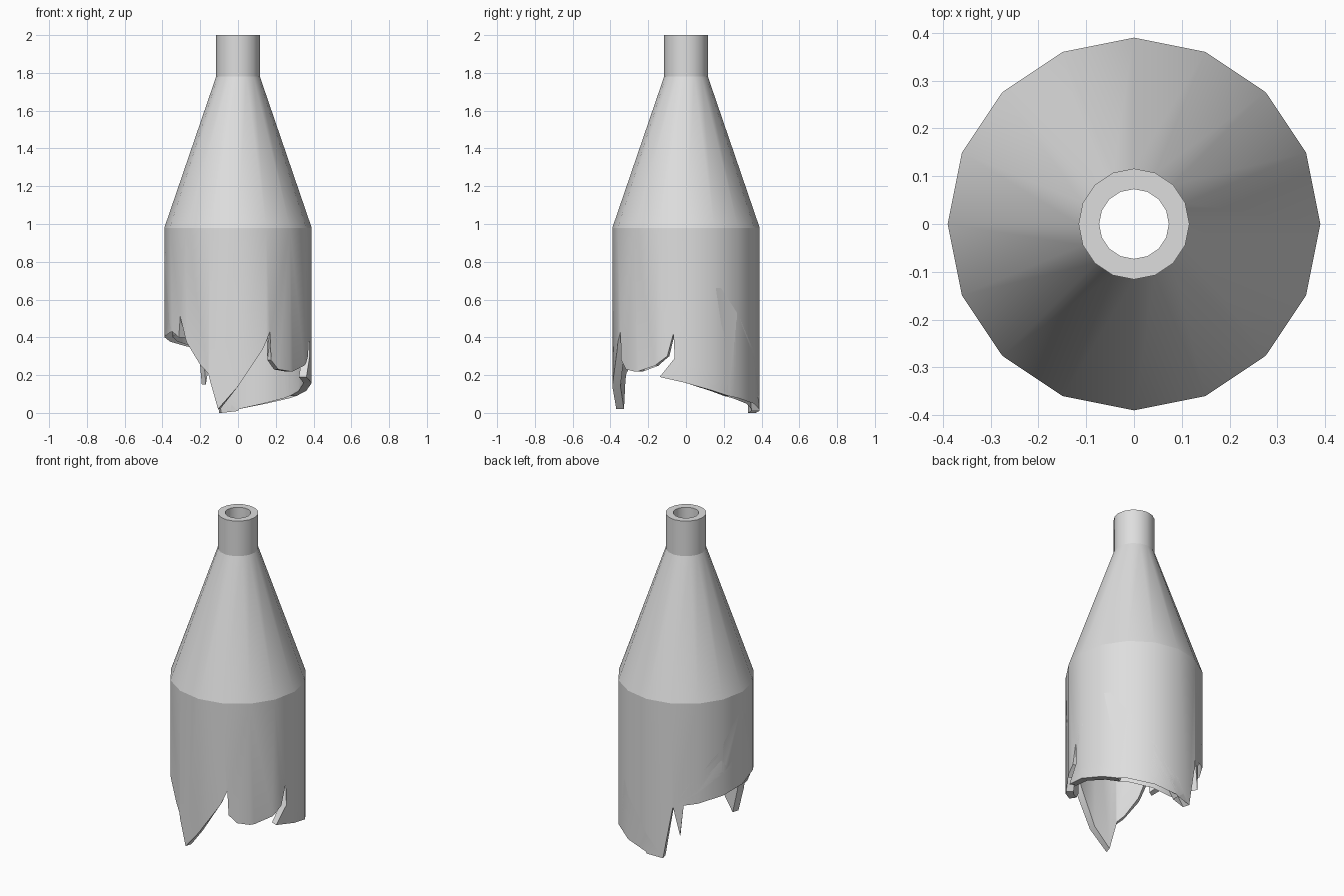
import bpy, bmesh, math
from mathutils import Vector

if "Cube" in bpy.data.objects:
    bpy.data.objects.remove(bpy.data.objects["Cube"])

SIDES = 16
STEP = 360 / SIDES
START = -45            # angle of the seam, in degrees
R_BODY, R_NECK = 0.39, 0.116
Z_SHOULDER, Z_NECK, Z_TOP = 0.98, 1.78, 2.0
WALL = 0.043

# broken lower edge, unrolled: (angle in degrees, height)
EDGE = [(-45, .22), (-41, .22), (-32, .30), (-25, .25), (-15, .30), (-10, .42), (-4, .64),
        (0, .59), (1, .50), (-5, .42), (-9, .29), (-21, .19), (-1, .16), (36, .09),
        (38, .12), (34, .38), (29, .47), (24, .66), (29, .66), (44, .53), (61, .36),
        (72, .22), (90, .01), (97, .05), (105, .0), (114, .33), (120, .15), (124, .40),
        (128, .48), (150, .55), (156, .60), (163, .54), (171, .59), (176, .48),
        (178, .87), (186, .83), (191, .68), (199, .50), (206, .43), (215, .40),
        (217, .51), (226, .37), (239, .25), (246, .21), (254, .02), (270, .14),
        (290, .34), (296, .43), (299, .36), (297, .28), (304, .23), (315, .22)]


def on_ring(angle, radius):
    """Point on the flat-sided ring at this angle."""
    a = math.radians(angle)
    half = math.radians(STEP / 2)
    r = radius * math.cos(half) / math.cos(math.radians(angle % STEP) - half)
    return r * math.cos(a), r * math.sin(a)


def cut_sheet():
    """Unrolled body wall as a flat sheet, cut at every facet line."""
    bm = bmesh.new()
    top = [(START + i * STEP, Z_SHOULDER) for i in range(SIDES, -1, -1)]
    bm.faces.new([bm.verts.new((a / 100, 0, z)) for a, z in EDGE + top])
    bmesh.ops.triangulate(bm, faces=bm.faces[:])
    for i in range(1, SIDES):
        bmesh.ops.bisect_plane(bm, geom=bm.verts[:] + bm.edges[:] + bm.faces[:], dist=1e-5,
                               plane_co=((START + i * STEP) / 100, 0, 0), plane_no=(1, 0, 0))
    bm.verts.index_update()
    points = [(v.co.x * 100, v.co.z) for v in bm.verts]
    faces = [[v.index for v in f.verts] for f in bm.faces]
    rim = []
    for e in bm.edges:
        a, b = (points[v.index] for v in e.verts)
        at_seam = any(abs(a[0] - s) < .01 and abs(b[0] - s) < .01 for s in (START, START + 360))
        at_top = min(a[1], b[1]) > Z_SHOULDER - .001
        if len(e.link_faces) == 1 and not at_seam and not at_top:
            rim.append([v.index for v in e.verts])
    bm.free()
    return points, faces, rim


points, faces, rim = cut_sheet()
bm = bmesh.new()
skins, lips = [], []
for inset in (0, WALL):
    # wrapped body wall
    skin = [bm.verts.new((*on_ring(a, R_BODY - inset), z)) for a, z in points]
    for f in faces:
        bm.faces.new([skin[i] for i in f])
    skins.append(skin)
    # shoulder cone and neck
    rings = [[bm.verts.new((*on_ring(START + i * STEP, r - inset), z)) for i in range(SIDES)]
             for r, z in ((R_BODY, Z_SHOULDER), (R_NECK, Z_NECK), (R_NECK, Z_TOP))]
    for low, high in zip(rings, rings[1:]):
        for i in range(SIDES):
            j = (i + 1) % SIDES
            bm.faces.new((low[i], low[j], high[j], high[i]))
    lips.append(rings[-1])

# broken rim and mouth, joining the outer and inner skins
for a, b in rim:
    bm.faces.new((skins[0][a], skins[0][b], skins[1][b], skins[1][a]))
for i in range(SIDES):
    j = (i + 1) % SIDES
    bm.faces.new((lips[0][i], lips[0][j], lips[1][j], lips[1][i]))
bmesh.ops.remove_doubles(bm, verts=bm.verts[:], dist=1e-4)
bmesh.ops.recalc_face_normals(bm, faces=bm.faces[:])

# smooth around, sharp at the shoulder, neck, mouth and broken rim
for f in bm.faces:
    f.smooth = True
for e in bm.edges:
    zs = [v.co.z for v in e.verts]
    joint = any(all(abs(z - level) < .001 for z in zs) for level in (Z_SHOULDER, Z_NECK))
    e.smooth = not joint and e.calc_face_angle(0) < math.radians(30)

mesh = bpy.data.meshes.new("broken_bottle")
bm.to_mesh(mesh)
bm.free()
bottle = bpy.data.objects.new("broken_bottle", mesh)
bpy.context.collection.objects.link(bottle)

# glass colour
grey = bpy.data.materials.new("grey_glass")
grey.diffuse_color = (0.73, 0.73, 0.73, 1)
grey.use_nodes = True
grey.node_tree.nodes["Principled BSDF"].inputs["Base Color"].default_value = grey.diffuse_color
mesh.materials.append(grey)
